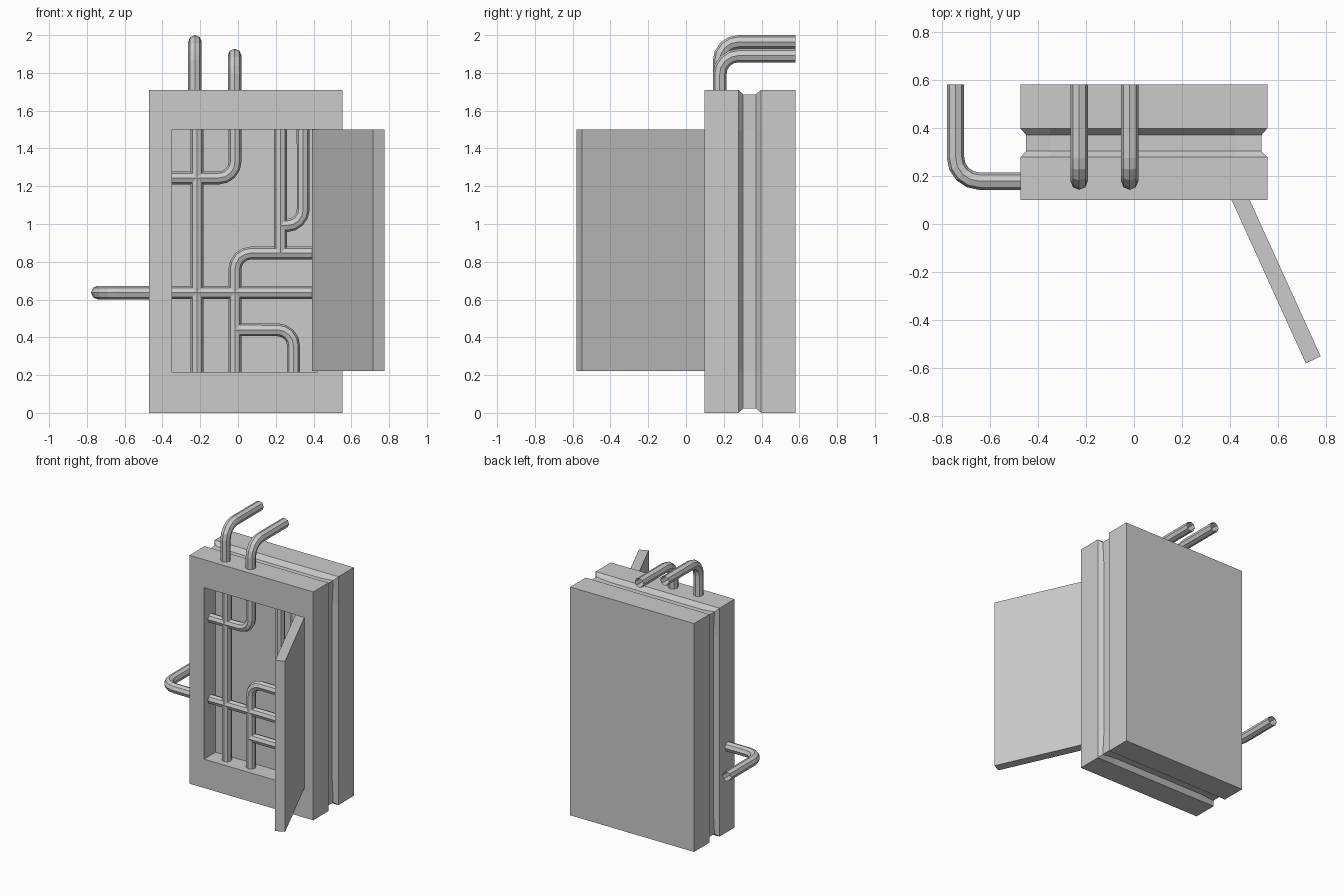
import bpy, bmesh, math
from mathutils import Vector

if "Cube" in bpy.data.objects:
    bpy.data.objects.remove(bpy.data.objects["Cube"], do_unlink=True)

# One plain grey for everything
grey = bpy.data.materials.new("plain grey")
grey.use_nodes = True
COLOUR = (0.6, 0.6, 0.6, 1)
grey.diffuse_color = COLOUR
grey.node_tree.nodes["Principled BSDF"].inputs["Base Color"].default_value = COLOUR

# Cabinet extents and opening (x and z)
X0, X1, Z0, Z1 = -0.472, 0.554, 0.0, 1.71
OX0, OX1, OZ0, OZ1 = -0.35, 0.42, 0.216, 1.5
FRONT, BACK, CAVITY = 0.099, 0.579, 0.235
PIPE_Y = 0.178


def add_object(name, data):
    ob = bpy.data.objects.new(name, data)
    bpy.context.collection.objects.link(ob)
    data.materials.append(grey)
    return ob


def finish(name, bm):
    bmesh.ops.remove_doubles(bm, verts=bm.verts, dist=1e-4)
    bmesh.ops.recalc_face_normals(bm, faces=bm.faces)
    mesh = bpy.data.meshes.new(name)
    bm.to_mesh(mesh)
    bm.free()
    return add_object(name, mesh)


def outline(depth):
    """Twelve-point rectangle; sides sink by depth, corners by less."""
    c = depth * 0.7
    l, r, b, t = X0 + c, X1 - c, Z0 + c, Z1 - c
    L, R, B, T = X0 + depth, X1 - depth, Z0 + depth, Z1 - depth
    return [(l, b), (OX0, B), (OX1, B), (r, b), (R, OZ0), (R, OZ1),
            (r, t), (OX1, T), (OX0, T), (l, t), (L, OZ1), (L, OZ0)]


def opening():
    return [(min(max(x, OX0), OX1), min(max(z, OZ0), OZ1)) for x, z in outline(0)]


# Cabinet: recess, front frame, and a groove running round the sides
bm = bmesh.new()
stations = [(CAVITY, opening()), (FRONT, opening()), (FRONT, outline(0)),
            (0.278, outline(0)), (0.303, outline(0.034)),
            (0.37, outline(0.034)), (0.397, outline(0)), (BACK, outline(0))]
rings = [[bm.verts.new((x, y, z)) for x, z in pts] for y, pts in stations]
for a, b in zip(rings, rings[1:]):
    for i in range(len(a)):
        j = (i + 1) % len(a)
        bm.faces.new((a[i], a[j], b[j], b[i]))
bm.faces.new(rings[-1])
corners = [rings[0][i] for i in (0, 3, 6, 9)]
bm.faces.new(corners)
finish("cabinet", bm)

# Door, swung open on the right of the recess
bm = bmesh.new()
plan = [(0.393, 0.128), (0.455, 0.157), (0.776, -0.55), (0.714, -0.579)]
base = bm.faces.new([bm.verts.new((x, y, 0.221)) for x, y in plan])
ext = bmesh.ops.extrude_face_region(bm, geom=[base])
top = [v for v in ext["geom"] if isinstance(v, bmesh.types.BMVert)]
bmesh.ops.translate(bm, verts=top, vec=(0, 0, 1.278))
finish("door", bm)


def rounded(points, radius, steps=4):
    """Replace each inner corner of a path by an arc."""
    pts = [Vector(p) for p in points]
    path = [pts[0]]
    for p, q, r in zip(pts, pts[1:], pts[2:]):
        u, v = (p - q).normalized(), (r - q).normalized()
        centre = q + (u + v) * radius
        for k in range(steps + 1):
            a = math.pi / 2 * k / steps
            path.append(centre - v * radius * math.cos(a) - u * radius * math.sin(a))
    return path + [pts[-1]]


def pipe(name, points, thickness, bend=0.1):
    curve = bpy.data.curves.new(name, "CURVE")
    curve.dimensions = "3D"
    curve.bevel_depth = thickness
    curve.bevel_resolution = 2
    path = rounded(points, bend)
    spline = curve.splines.new("POLY")
    spline.points.add(len(path) - 1)
    for pt, co in zip(spline.points, path):
        pt.co = (*co, 1)
    spline.use_smooth = False
    add_object(name, curve)


# Open-ended pipes leaving the cabinet and turning to the back
for name, x, z in (("tall_top_pipe", -0.228, 1.964), ("short_top_pipe", -0.018, 1.892)):
    pipe(name, [(x, PIPE_Y, Z1 - 0.03), (x, PIPE_Y, z), (x, BACK, z)], 0.036)
pipe("side_pipe", [(X0 + 0.03, PIPE_Y, 0.637), (-0.742, PIPE_Y, 0.637),
                   (-0.742, BACK, 0.637)], 0.036)

# Pipework inside the recess, as (x, z) paths
inner = {
    "left_riser": [(-0.217, OZ1), (-0.217, OZ0)],
    "upper_left_elbow": [(-0.016, OZ1), (-0.016, 1.244), (OX0, 1.244)],
    "cross_pipe": [(OX0, 0.637), (OX1, 0.637)],
    "middle_elbow": [(-0.016, OZ0), (-0.016, 0.846), (OX1, 0.846)],
    "lower_elbow": [(-0.016, 0.44), (0.294, 0.44), (0.294, OZ0)],
    "right_riser": [(0.225, OZ1), (0.225, 0.846)],
    "upper_right_elbow": [(0.345, OZ1), (0.345, 0.992), (0.225, 0.992)],
}
for name, path in inner.items():
    pipe(name, [(x, PIPE_Y, z) for x, z in path], 0.034, 0.085)
